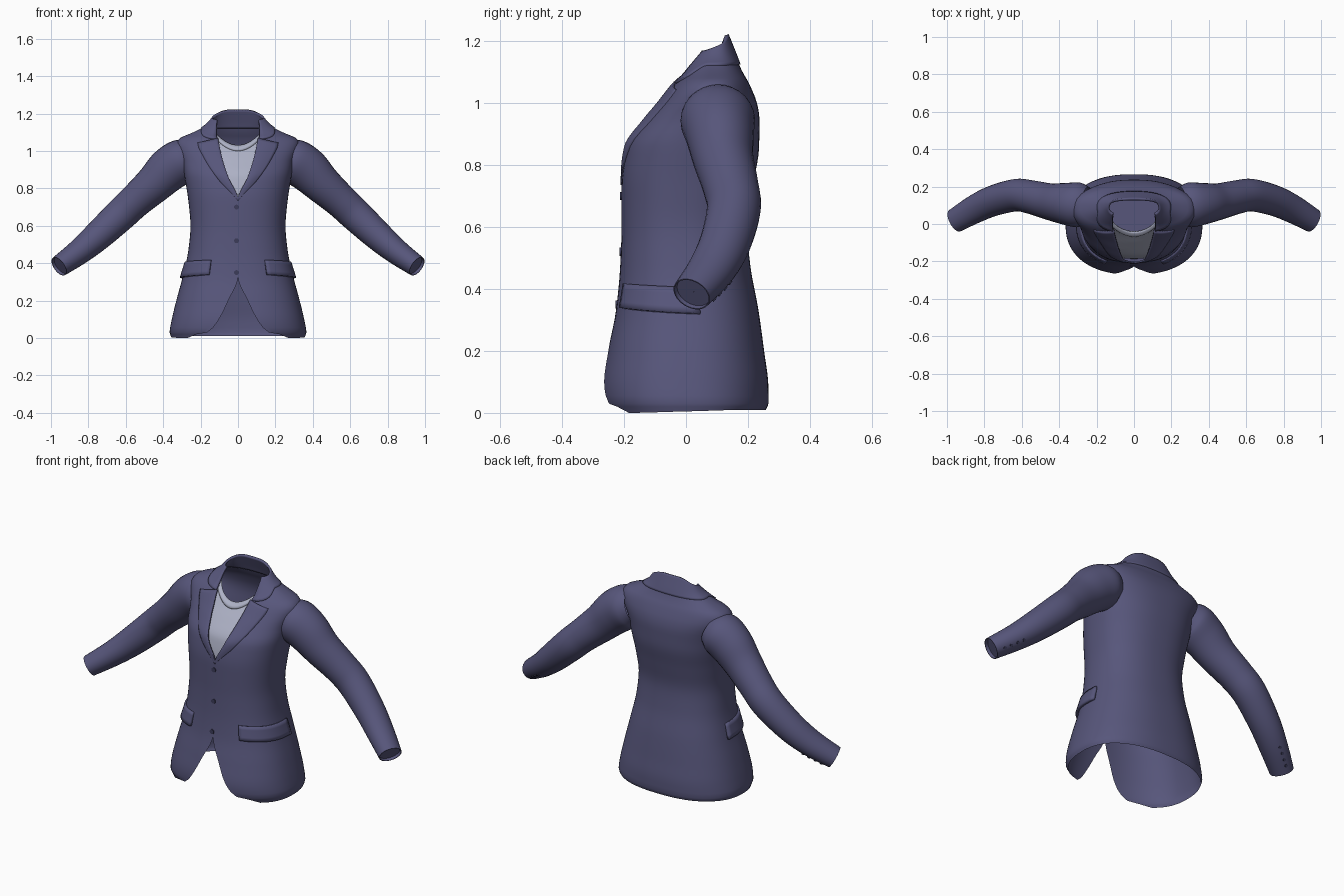
import bpy, bmesh, math
from mathutils import Vector

if "Cube" in bpy.data.objects:
    bpy.data.objects.remove(bpy.data.objects["Cube"])


def material(name, rgb):
    m = bpy.data.materials.new(name)
    m.diffuse_color = (*rgb, 1)
    m.use_nodes = True
    m.node_tree.nodes["Principled BSDF"].inputs["Base Color"].default_value = m.diffuse_color
    return m


NAVY = material("navy cloth", (0.095, 0.093, 0.198))
SHIRT = material("pale shirt", (0.42, 0.44, 0.56))
DARK = material("dark button", (0.045, 0.045, 0.1))

# jacket body: height, half width, front y, back y, half front opening
BODY = [
    (0.01, 0.358, -0.250, 0.258, 0.27),
    (0.03, 0.366, -0.266, 0.266, 0.165),
    (0.08, 0.358, -0.271, 0.266, 0.115),
    (0.20, 0.330, -0.252, 0.252, 0.052),
    (0.33, 0.295, -0.226, 0.234, 0.0),
    (0.48, 0.264, -0.212, 0.207, 0.0),
    (0.60, 0.254, -0.208, 0.197, 0.0),
    (0.73, 0.265, -0.208, 0.215, 0.0),
    (0.86, 0.285, -0.190, 0.236, 0.055),
    (0.95, 0.300, -0.130, 0.237, 0.085),
    (1.00, 0.320, -0.088, 0.229, 0.097),
    (1.04, 0.328, -0.057, 0.214, 0.105),
    (1.07, 0.308, -0.032, 0.200, 0.110),
    (1.09, 0.262, -0.010, 0.188, 0.112),
    (1.12, 0.198, 0.010, 0.173, 0.112),
    (1.15, 0.156, 0.030, 0.162, 0.110),
    (1.19, 0.124, 0.060, 0.146, 0.100),
    (1.22, 0.100, 0.085, 0.134, 0.075),
]
P = 0.84


def tangent(i, c):
    if i in (0, len(BODY) - 1):
        k = 0 if i == 0 else i - 1
        return 0 if c == 4 else (BODY[k + 1][c] - BODY[k][c]) / (BODY[k + 1][0] - BODY[k][0])
    a = (BODY[i][c] - BODY[i - 1][c]) / (BODY[i][0] - BODY[i - 1][0])
    b = (BODY[i + 1][c] - BODY[i][c]) / (BODY[i + 1][0] - BODY[i][0])
    return 2 * a * b / (a + b) if a * b > 0 else 0


def section(z):
    z = min(max(z, BODY[0][0]), BODY[-1][0])
    i = max(k for k in range(len(BODY) - 1) if BODY[k][0] <= z)
    h = BODY[i + 1][0] - BODY[i][0]
    t = (z - BODY[i][0]) / h
    out = []
    for c in range(1, 5):
        out.append((2*t**3 - 3*t**2 + 1) * BODY[i][c] + (t**3 - 2*t**2 + t) * h * tangent(i, c)
                   + (3*t**2 - 2*t**3) * BODY[i + 1][c] + (t**3 - t**2) * h * tangent(i + 1, c))
    return out


def body_point(s, z, off=0.0):
    """s = 0 at the front edge, 1 at the middle of the back."""
    w, yf, yb, gap = section(z)
    t0 = math.asin(min(1, (max(gap, 0) / w) ** (1 / P)))
    t = t0 + (math.pi - t0) * s
    c = math.cos(t)
    x = w * max(0, math.sin(t)) ** P
    y = (yf + yb) / 2 - (yb - yf) / 2 * math.copysign(abs(c) ** P, c)
    return Vector((x + off * math.sin(t), y - off * c, z))


def front_y(x, z):
    w, yf, yb, _ = section(z)
    st = min(1, (abs(x) / w) ** (1 / P))
    return (yf + yb) / 2 - (yb - yf) / 2 * math.sqrt(1 - st * st) ** P


def finish(ob, mat, angle=40):
    ob.data.materials.append(mat)
    bpy.ops.object.select_all(action='DESELECT')
    ob.select_set(True)
    bpy.context.view_layer.objects.active = ob
    bpy.ops.object.shade_smooth_by_angle(angle=math.radians(angle))
    return ob


def sheet(name, f, nu, nv, mat, thick=0.01):
    """Grid surface f(u, v), mirrored across x and thickened inward."""
    vs = [f(i / nu, j / nv) for j in range(nv + 1) for i in range(nu + 1)]
    n = nu + 1
    fs = [(j*n + i, j*n + i + 1, (j+1)*n + i + 1, (j+1)*n + i) for j in range(nv) for i in range(nu)]
    me = bpy.data.meshes.new(name)
    me.from_pydata(vs, [], fs)
    ob = bpy.data.objects.new(name, me)
    bpy.context.collection.objects.link(ob)
    ob.modifiers.new("mirror", 'MIRROR').merge_threshold = 0.0005
    if thick:
        so = ob.modifiers.new("thickness", 'SOLIDIFY')
        so.thickness, so.offset = thick, -1
    return finish(ob, mat)


def lerp(a, b, t):
    return a + (b - a) * t


def smooth(t):
    t = min(1, max(0, t))
    return t * t * (3 - 2 * t)


# body shell up to the collar, with rows packed where hem and shoulder curve fastest
rows = []
for a, b in zip(BODY[:-2], BODY[1:-1]):
    k = max(2, round((b[0] - a[0]) / 0.025))
    rows += [lerp(a[0], b[0], i / k) for i in range(k)]
rows = [z for z in rows if z < 1.152]


def shell(u, v):
    p = body_point(u, rows[round(v * (len(rows) - 1))])
    if v == 0:
        p.z = 0.01 * smooth(u * 1.5)
    return p


sheet("jacket_body", shell, 36, len(rows) - 1, NAVY, 0)

# inner lining that closes the torso under the neck
def lining(u, v):
    p = body_point(u, 0.71)
    return Vector((p.x * v * 0.985, p.y * v * 0.985, 0.71))


sheet("inner_lining", lining, 24, 2, NAVY, 0)


# lapels: folded strip beside the neck opening
def lapel(u, v):
    z = lerp(0.735, 1.07, v)
    x0 = max(0, section(z)[3] - 0.004)
    x1 = x0 + 0.002 + 0.108 * min(1, v * 1.08) ** 0.75
    z -= 0.026 * u * v
    x = lerp(x0, x1, u)
    puff = 0.003 + 0.009 * smooth(v * 2.5) * math.sin(math.pi * min(1, u * 0.7 + 0.3))
    return Vector((x, front_y(x, z) - puff, z))


sheet("lapel", lapel, 8, 24, NAVY, 0.01)


# turned-down collar, pointed at the front and rising to the back of the neck
def collar(u, v):
    low = lerp(1.068, 1.125, smooth(u / 0.3))
    top = lerp(1.165, 1.218, smooth(u * 1.15))
    p = body_point(u, lerp(low, top, v), lerp(0.011, 0.005, smooth(u)) * (1 - 0.4 * v))
    p.z += 0.004 * v
    return p


sheet("collar", collar, 30, 10, NAVY, 0.012)

# pocket flaps
sheet("pocket_flap", lambda u, v: body_point(lerp(0.15, 0.54, u),
      lerp(lerp(0.34, 0.322, u), lerp(0.418, 0.405, u), v), 0.015 - 0.006 * v), 14, 4, NAVY, 0.014)


# shirt front and its neckband
def shirt(u, v):
    x = u * 0.135
    z = lerp(0.70, 1.02 + 0.045 * (x / 0.1) ** 2, v)
    return Vector((x, front_y(x, z) + 0.022, z))


sheet("shirt_front", shirt, 10, 20, SHIRT, 0.004)


def band(u, v):
    x = u * 0.125
    z = 1.0 + 0.045 * (x / 0.1) ** 2 + 0.032 * v
    return Vector((x, front_y(x, z) + 0.020 - 0.010 * math.sin(math.pi * v), z))


sheet("shirt_neckband", band, 10, 6, SHIRT, 0.01)

# sleeve: x, y, z of the centre line, radius in the arm plane, radius in depth
ARM = [
    (0.25, 0.098, 0.968, 0.095, 0.100),
    (0.30, 0.102, 0.947, 0.118, 0.120),
    (0.37, 0.109, 0.900, 0.118, 0.111),
    (0.45, 0.120, 0.822, 0.103, 0.098),
    (0.55, 0.144, 0.732, 0.091, 0.090),
    (0.63, 0.154, 0.657, 0.088, 0.087),
    (0.75, 0.125, 0.545, 0.079, 0.082),
    (0.85, 0.080, 0.460, 0.068, 0.076),
    (0.957, 0.018, 0.383, 0.057, 0.065),
]


def arm(t):
    """Catmull-Rom point on the sleeve table, t from 0 to 1."""
    f = t * (len(ARM) - 1)
    i = min(int(f), len(ARM) - 2)
    f -= i
    q = [ARM[min(max(i + k, 0), len(ARM) - 1)] for k in (-1, 0, 1, 2)]
    return [0.5 * (2*b + (c - a)*f + (2*a - 5*b + 4*c - d)*f*f + (3*b - a - 3*c + d)*f**3)
            for a, b, c, d in zip(*q)]


def sleeve_point(t, ang, k=1.0):
    a, b = arm(max(t - 0.01, 0)), arm(min(t + 0.01, 1))
    c = arm(t)
    d = (Vector(b[:3]) - Vector(a[:3])).normalized()
    up = Vector((-d.z, 0, d.x)).normalized()
    side = d.cross(up).normalized()
    if side.y < 0:
        side = -side
    return Vector(c[:3]) + (up * c[3] * math.sin(ang) + side * c[4] * math.cos(ang)) * k


# ring steps run down the arm, then fold back inside the cuff to a closed end
steps = [(i / 40, 1) for i in range(41)] + [(1, 0.94), (0.98, 0.9), (0.98, 0.01)]


def sleeve(u, v):
    t, k = steps[round((1 - v) * (len(steps) - 1))]
    return sleeve_point(t, -u * 2 * math.pi, k)


ob = sheet("sleeve", sleeve, 28, len(steps) - 1, NAVY, 0)
bm = bmesh.new()
bm.from_mesh(ob.data)
bmesh.ops.remove_doubles(bm, verts=bm.verts, dist=0.0004)
bmesh.ops.recalc_face_normals(bm, faces=bm.faces)
bm.to_mesh(ob.data)
bm.free()


def button(name, pos, normal, r):
    bpy.ops.mesh.primitive_cylinder_add(vertices=16, radius=r, depth=0.007, location=pos)
    o = bpy.context.object
    o.name = name
    o.rotation_euler = Vector(normal).to_track_quat('Z', 'Y').to_euler()
    return finish(o, DARK)


# front buttons and four small buttons at each cuff
for z in (0.70, 0.52, 0.35):
    button("front_button", (-0.008, front_y(0.008, z) - 0.001, z), (0, -1, 0), 0.013)
for sx in (1, -1):
    for i in range(4):
        t = 0.87 + i * 0.027
        p, c = sleeve_point(t, -0.55), Vector(arm(t)[:3])
        n = p - c
        button("cuff_button", (p.x * sx, p.y, p.z), (n.x * sx, n.y, n.z), 0.008)
